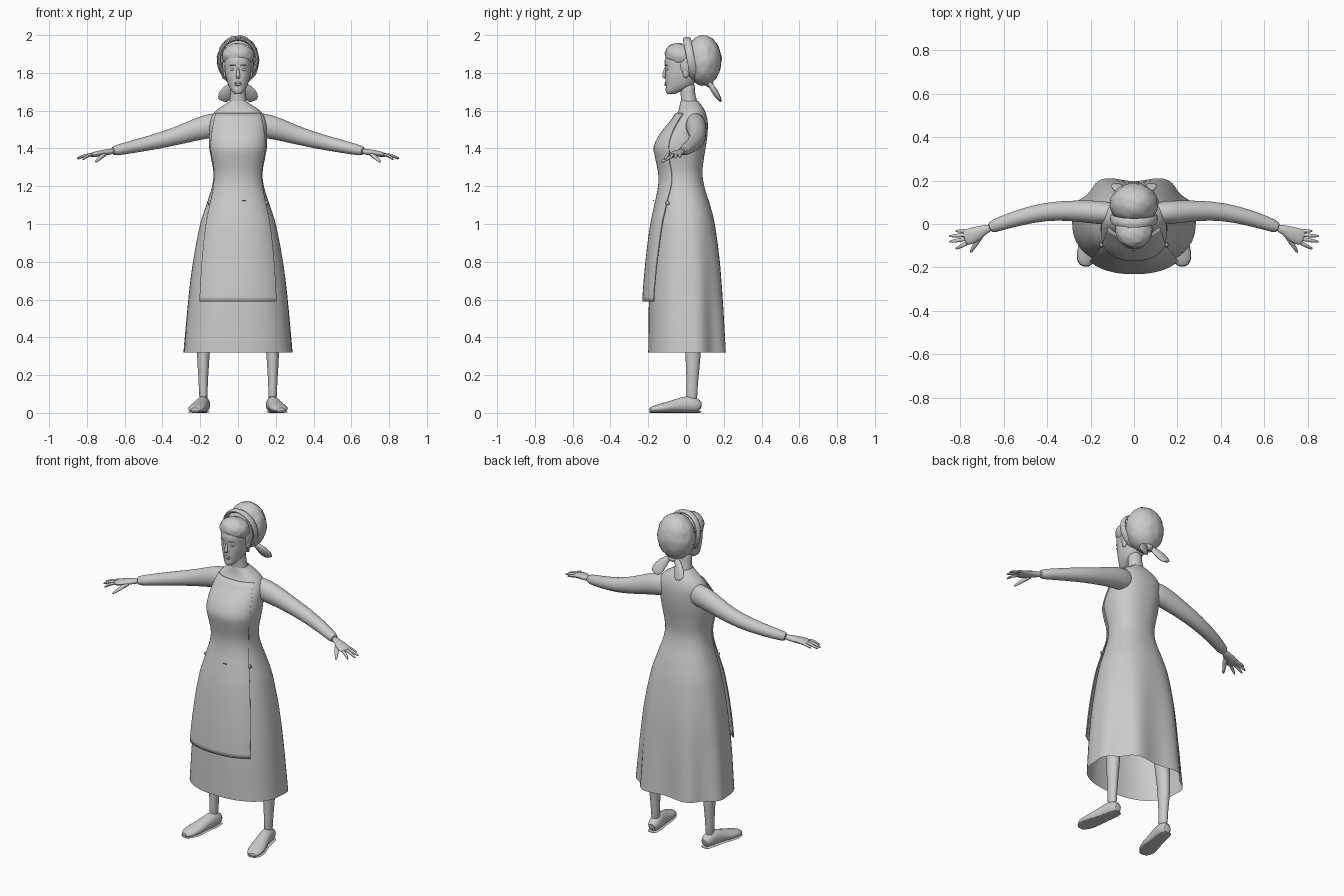
import bpy, bmesh, math
from mathutils import Vector, Matrix, noise

if "Cube" in bpy.data.objects:
    bpy.data.objects.remove(bpy.data.objects["Cube"])

grey = bpy.data.materials.new("plain_grey")
grey.use_nodes = True
grey.diffuse_color = (0.6, 0.6, 0.6, 1)
grey.node_tree.nodes["Principled BSDF"].inputs["Base Color"].default_value = (0.6, 0.6, 0.6, 1)
parts = []


def finish(name, bm, mirror=False, subdiv=0):
    bmesh.ops.recalc_face_normals(bm, faces=bm.faces)
    mesh = bpy.data.meshes.new(name)
    bm.to_mesh(mesh)
    bm.free()
    mesh.materials.append(grey)
    ob = bpy.data.objects.new(name, mesh)
    bpy.context.collection.objects.link(ob)
    if mirror:
        ob.modifiers.new("mirror", "MIRROR").use_mirror_merge = False
    if subdiv:
        mod = ob.modifiers.new("smooth", "SUBSURF")
        mod.levels = mod.render_levels = subdiv
    parts.append(ob)
    return ob


def skin(bm, rings, closed=True):
    """Bridge successive rows of points with quads."""
    rows = [[bm.verts.new(p) for p in ring] for ring in rings]
    n = len(rows[0])
    for a, b in zip(rows, rows[1:]):
        for i in range(n if closed else n - 1):
            j = (i + 1) % n
            bm.faces.new((a[i], a[j], b[j], b[i]))
    return rows


def tube(name, path, seg=12, ref=None, mirror=True, subdiv=1):
    """Capped limb; each path item is x, y, z, width radius, height radius."""
    bm = bmesh.new()
    pts = [Vector(p[:3]) for p in path]
    rings = []
    for k, p in enumerate(path):
        t = (pts[min(k + 1, len(pts) - 1)] - pts[max(k - 1, 0)]).normalized()
        up = Vector(ref) if ref else Vector((0, 0, 1))
        side = t.cross(up).normalized()
        up = side.cross(t)
        rings.append([pts[k] + side * p[3] * math.cos(i * math.tau / seg)
                      + up * p[4] * math.sin(i * math.tau / seg) for i in range(seg)])
    rows = skin(bm, rings)
    bm.faces.new(rows[0])
    bm.faces.new(rows[-1])
    return finish(name, bm, mirror, subdiv)


def profile(rows, z):
    """Smoothly interpolate a table whose first column is height."""
    z = min(max(z, rows[0][0]), rows[-1][0])
    k = max(i for i in range(len(rows) - 1) if rows[i][0] <= z)
    a, b = rows[k], rows[k + 1]
    p, q = rows[max(k - 1, 0)], rows[min(k + 2, len(rows) - 1)]
    h = b[0] - a[0]
    s = (z - a[0]) / h
    out = []
    for c in range(1, len(a)):
        m0 = (b[c] - p[c]) / (b[0] - p[0]) * h
        m1 = (q[c] - a[c]) / (q[0] - a[0]) * h
        out.append((2*s**3 - 3*s**2 + 1) * a[c] + (s**3 - 2*s**2 + s) * m0
                   + (3*s**2 - 2*s**3) * b[c] + (s**3 - s**2) * m1)
    return out


POWER = 2.3


def loft(name, table, steps, seg=64, folds=0.0, cap=False):
    """Upright body from height, half width, front y and back y."""
    bm = bmesh.new()
    rings = []
    for k in range(steps + 1):
        z = table[0][0] + (table[-1][0] - table[0][0]) * k / steps
        hw, yf, yb = profile(table, z)
        low = max(0, min(1, (1.05 - z) / 0.7))
        ring = []
        for i in range(seg):
            a = i * math.tau / seg
            s, c = math.sin(a), math.cos(a)
            e = 2 / POWER
            f = 1 - folds * low * max(0, c) ** 0.5 * math.cos(7 * min(a, math.tau - a))
            ring.append((hw * math.copysign(abs(s) ** e, s) * f,
                         (yf + yb) / 2 + (yb - yf) / 2 * math.copysign(abs(c) ** e, c) * f, z))
        rings.append(ring)
    rows = skin(bm, rings)
    if cap:
        bm.faces.new(rows[0])
        bm.faces.new(rows[-1])
    return finish(name, bm)


def ball(name, centre, radii, tilt=0, bump=0.0, mirror=False, level=3):
    bm = bmesh.new()
    bmesh.ops.create_icosphere(bm, subdivisions=level, radius=1)
    for v in bm.verts:
        if bump:
            d = noise.voronoi(v.co * 4.0)[0][0]
            v.co *= 1 + bump * (0.4 - d)
    m = Matrix.Translation(centre) @ Matrix.Rotation(tilt, 4, "X") @ Matrix.Diagonal((*radii, 1))
    bm.transform(m)
    return finish(name, bm, mirror)


# Dress: long open skirt, fitted waist and bodice
DRESS = [(.32, .285, -.200, .212), (.60, .262, -.196, .198), (.80, .238, -.182, .183),
         (1.0, .200, -.162, .153), (1.1, .168, -.148, .128), (1.2, .137, -.135, .097),
         (1.27, .130, -.137, .087), (1.35, .143, -.154, .095), (1.41, .153, -.162, .105),
         (1.48, .152, -.128, .114), (1.55, .146, -.070, .114), (1.60, .118, -.040, .100),
         (1.625, .080, -.034, .085), (1.65, .045, -.030, .065)]
loft("dress", DRESS, 70, folds=.07)

# Apron: panel following the dress front, hanging free near its hem
APRON = [(.59, .203, .032), (.80, .190, .030), (1.0, .168, .024), (1.2, .128, .010),
         (1.3, .126, .007), (1.4, .143, .006), (1.5, .135, .006), (1.585, .118, .006)]
bm = bmesh.new()
grid = []
for k in range(41):
    z = .59 + .995 * k / 40
    hw, yf, yb = profile(DRESS, z)
    half, gap = profile(APRON, z)
    half = min(half, hw * .95)
    row = []
    for i in range(33):
        x = half * math.sin((i / 16 - 1) * math.pi / 2)
        depth = (1 - (abs(x) / hw) ** POWER) ** (1 / POWER)
        row.append((x, (yf + yb) / 2 - (yb - yf) / 2 * depth - gap, z))
    grid.append(row)
skin(bm, grid, closed=False)
apron = finish("apron", bm)
solid = apron.modifiers.new("cloth", "SOLIDIFY")
solid.thickness, solid.offset = .006, 0

# Small waist ties and neckline seam on the apron
tube("side_tie", [(.142, -.10, 1.12, .006, .010), (.150, -.105, 1.11, .012, .014),
                  (.156, -.085, 1.105, .004, .006)], 8)
tube("front_tie", [(.018, -.172, 1.125, .004, .004), (.045, -.172, 1.125, .004, .004)], 6, mirror=False)
tube("neck_seam", [(-.035, -.088, 1.535, .003, .003), (.035, -.088, 1.535, .003, .003)], 6, mirror=False)

# Sleeves and hands
tube("sleeves", [(.06, .045, 1.525, .040, .060), (.12, .05, 1.525, .056, .068),
                 (.20, .056, 1.508, .054, .062), (.30, .062, 1.473, .047, .050),
                 (.41, .058, 1.442, .043, .043), (.53, .030, 1.415, .038, .036),
                 (.62, .000, 1.395, .032, .030), (.672, -.020, 1.384, .028, .026)], 16)
tube("palms", [(.655, -.015, 1.386, .018, .017), (.69, -.026, 1.381, .021, .016),
               (.725, -.045, 1.375, .036, .017), (.765, -.060, 1.367, .040, .014),
               (.785, -.066, 1.364, .034, .010)])
FINGERS = {"little": (.755, -.033, .825, -.032, 1.352), "ring": (.765, -.050, .857, -.056, 1.346),
           "middle": (.770, -.068, .855, -.083, 1.342), "index": (.765, -.086, .825, -.116, 1.338)}
for label, (x0, y0, x1, y1, z1) in FINGERS.items():
    tube(label + "_fingers", [(x0, y0, 1.369, .011, .010),
                              ((x0 + x1) / 2, (y0 + y1) / 2, 1.364, .010, .009),
                              (x1, y1, z1, .006, .006)], 8)
tube("thumbs", [(.70, -.045, 1.374, .016, .014), (.725, -.085, 1.355, .013, .012),
                (.742, -.110, 1.340, .010, .010), (.755, -.134, 1.326, .006, .006)], 8)

# Legs and shoes
tube("legs", [(.150, .030, .80, .060, .070), (.172, .030, .50, .042, .050),
              (.184, .038, .33, .036, .043), (.184, .036, .24, .031, .038),
              (.184, .032, .14, .023, .029), (.183, .030, .05, .026, .034)], ref=(0, 1, 0))
tube("shoes", [(.178, .083, .030, .022, .024), (.180, .050, .042, .037, .042),
               (.186, .005, .047, .037, .047), (.198, -.055, .036, .039, .036),
               (.213, -.115, .027, .050, .027), (.224, -.165, .021, .044, .020),
               (.230, -.196, .015, .022, .012)], 16)
tube("soles", [(.178, .085, .005, .024, .005), (.181, .050, .005, .036, .005),
               (.196, -.040, .005, .036, .005), (.213, -.115, .005, .050, .005),
               (.224, -.165, .005, .046, .005), (.230, -.198, .005, .022, .005)], 16)

# Neck and head
tube("neck", [(0, .022, 1.60, .060, .055), (0, .016, 1.65, .045, .041),
              (0, .008, 1.70, .040, .038), (0, .005, 1.76, .042, .045)], 16, (0, 1, 0), False)
loft("head", [(1.688, .016, -.098, -.060), (1.700, .030, -.107, -.030), (1.73, .049, -.107, .030),
              (1.78, .064, -.110, .060), (1.82, .070, -.110, .075), (1.87, .072, -.112, .08),
              (1.91, .062, -.095, .07)], 22, 40, cap=True)
tube("nose", [(0, -.106, 1.832, .006, .006), (0, -.114, 1.805, .008, .009),
              (0, -.120, 1.782, .013, .010), (0, -.108, 1.770, .011, .005)], 10, (0, 1, 0), False)
for label, z in (("upper_lip", 1.746), ("lower_lip", 1.737)):
    ball(label, (0, -.107, z), (.021, .007, .006), level=2)
ball("eyes", (.029, -.100, 1.818), (.014, .009, .007), mirror=True, level=2)
tube("brows", [(.012, -.111, 1.838, .004, .004), (.030, -.109, 1.843, .005, .005),
               (.048, -.098, 1.838, .003, .003)], 8)
ball("ears", (.069, .000, 1.800), (.010, .018, .028), mirror=True, level=2)

# Hair: front cap, scarf-like bun behind, band where they meet
ball("front_hair", (0, -.030, 1.890), (.086, .084, .066), -.35, .10, level=4)
ball("side_hair", (.060, .010, 1.845), (.024, .045, .060), 0, .10, True, 4)
ball("bun", (0, .092, 1.866), (.112, .097, .134), 0, .08, level=4)
bm = bmesh.new()
rings = []
for i in range(40):
    a = i * math.tau / 40
    s, c = math.sin(a), math.cos(a)
    rings.append([(s * (.100 + .010 * math.cos(b)), .025 - .02 * c + .022 * math.sin(b),
                   1.872 + c * (.108 + .010 * math.cos(b)))
                  for b in (j * math.tau / 10 for j in range(10))])
skin(bm, rings + rings[:1])
bmesh.ops.remove_doubles(bm, verts=bm.verts, dist=1e-5)
finish("hair_band", bm)

# Knot and tails below the bun
ball("knot", (0, .125, 1.742), (.030, .022, .020), level=2)
tube("bow_tails", [(.012, .118, 1.752, .010, .010), (.040, .135, 1.728, .022, .014),
                   (.066, .158, 1.692, .037, .016), (.078, .178, 1.662, .034, .010),
                   (.082, .186, 1.650, .020, .004)], 12, (0, 1, 0))

# Smooth shading with kept edges
bpy.ops.object.select_all(action="DESELECT")
for ob in parts:
    ob.select_set(True)
bpy.context.view_layer.objects.active = parts[0]
bpy.ops.object.shade_smooth_by_angle(angle=math.radians(45))
